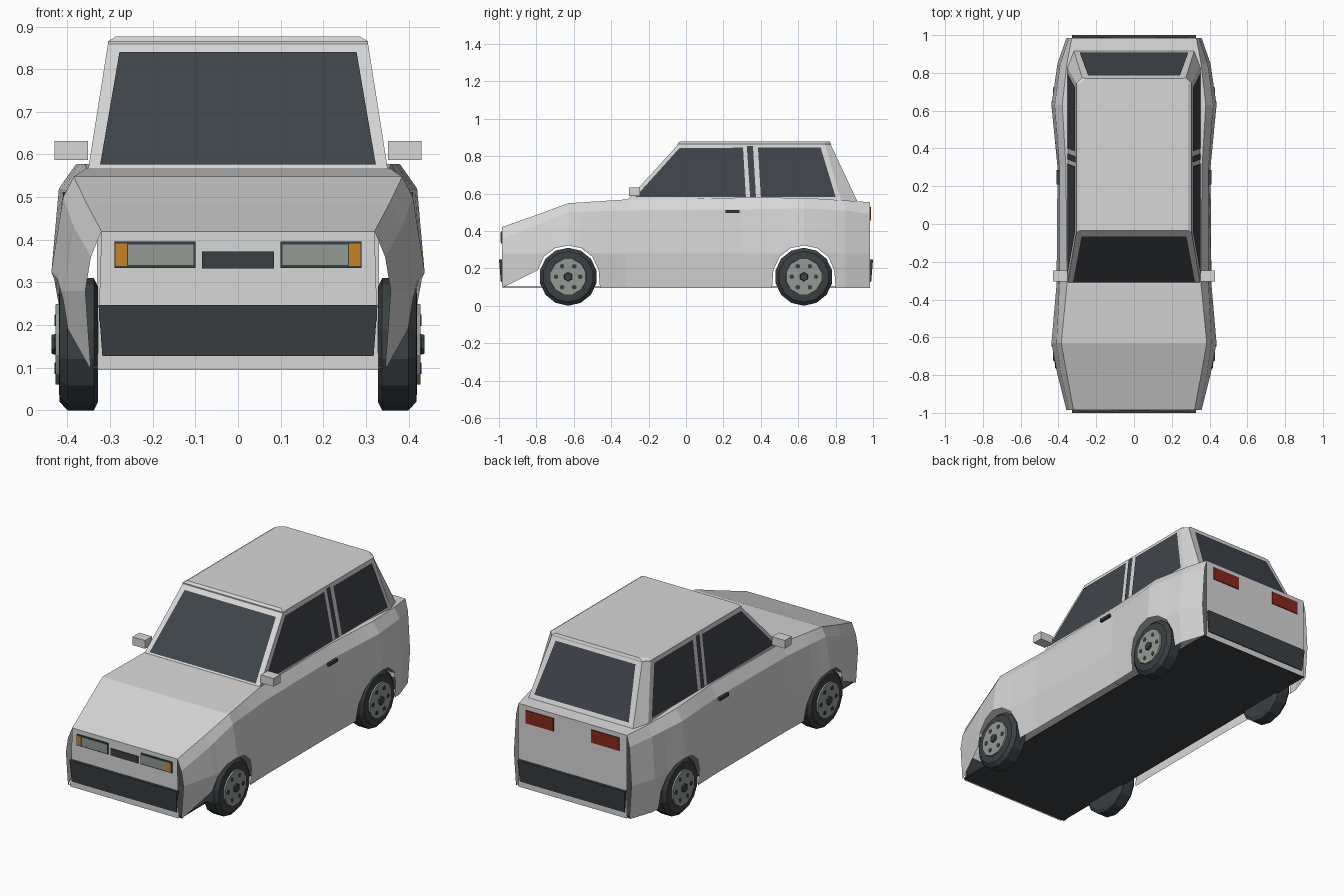
import bpy
import math

cube = bpy.data.objects.get("Cube")
if cube:
    bpy.data.objects.remove(cube, do_unlink=True)


def material(name, r, g, b):
    m = bpy.data.materials.new(name)
    m.use_nodes = True
    m.diffuse_color = (r, g, b, 1)
    m.node_tree.nodes["Principled BSDF"].inputs["Base Color"].default_value = (r, g, b, 1)
    return m


PAINT = material("pale grey paint", .68, .68, .68)
GLASS = material("dark glass", .05, .058, .07)
TRIM = material("black trim", .042, .05, .056)
METAL = material("grey green metal", .29, .32, .29)
AMBER = material("amber", .6, .22, .015)
RED = material("tail red", .25, .02, .012)


def make(name, verts, faces, *mats):
    me = bpy.data.meshes.new(name)
    me.from_pydata(verts, [], faces)
    for m in mats:
        me.materials.append(m)
    ob = bpy.data.objects.new(name, me)
    bpy.context.collection.objects.link(ob)
    return ob


def loft(name, rings, mat, closed=True, caps=True):
    """Skin a list of rings that have equal point counts."""
    n = len(rings[0])
    faces = []
    for i in range(len(rings) - 1):
        for j in range(n if closed else n - 1):
            k = (j + 1) % n
            faces.append((i * n + j, i * n + k, (i + 1) * n + k, (i + 1) * n + j))
    if caps:
        faces.append(tuple(reversed(range(n))))
        faces.append(tuple(range((len(rings) - 1) * n, len(rings) * n)))
    ob = make(name, [p for r in rings for p in r], faces, mat)
    # consistent outward normals
    import bmesh
    bm = bmesh.new()
    bm.from_mesh(ob.data)
    bmesh.ops.recalc_face_normals(bm, faces=bm.faces)
    bm.to_mesh(ob.data)
    bm.free()
    return ob


def box(name, x, y, z, mat):
    rings = [[(x[0], y[0], h), (x[1], y[0], h), (x[1], y[1], h), (x[0], y[1], h)] for h in z]
    return loft(name, rings, mat)


# Body shell: y, bottom x, waist x, shoulder x and z, top edge x and z
KEYS = [
    (-.985, .345, .358, .345, .36, .32, .42),
    (-.80, .39, .405, .385, .43, .355, .485),
    (-.63, .40, .437, .41, .50, .385, .548),
    (-.32, .39, .41, .395, .51, .355, .568),
    (.30, .39, .405, .395, .515, .36, .578),
    (.63, .40, .437, .42, .52, .38, .577),
    (.85, .39, .405, .39, .51, .355, .563),
    (.985, .345, .358, .345, .49, .33, .553),
]
FLOOR_Z, WAIST_Z, AXLE_Y, AXLE_Z = .095, .28, .63, .155
ARCH = [(.17, FLOOR_Z), (.163, .19), (.13, .262), (.07, .308), (0, .322)]


def section(y, low):
    for a, b in zip(KEYS, KEYS[1:]):
        if a[0] <= y <= b[0]:
            t = (y - a[0]) / (b[0] - a[0])
            _, xb, xm, xs, zs, xt, zt = [p + (q - p) * t for p, q in zip(a, b)]
            break
    f = min(1, (low - FLOOR_Z) / (WAIST_Z - FLOOR_Z))
    half = [(xb + (xm - xb) * f, low), (xm, max(WAIST_Z, low + .008)), (xs, zs), (xt, zt)]
    return [(x, y, z) for x, z in half] + [(-x, y, z) for x, z in reversed(half)]


stations = {k[0]: FLOOR_Z for k in KEYS}
for axle in (-AXLE_Y, AXLE_Y):
    for d, z in ARCH:
        stations[axle - d] = z
        stations[axle + d] = z
# the flat key beside each arch edge is close to it, so keep only the arch edge
stations.pop(-.80)
loft("body_shell", [section(y, stations[y]) for y in sorted(stations)], PAINT, False, False)

# End panels and floor pan
for name, y, xt, zt in (("front_panel", -.985, .32, .42), ("rear_panel", .985, .33, .553)):
    pts = [(-.33, y, FLOOR_Z), (.33, y, FLOOR_Z), (xt, y, zt), (-xt, y, zt)]
    make(name, pts, [(0, 1, 2, 3) if y < 0 else (3, 2, 1, 0)], PAINT)
box("floor_pan", (-.34, .34), (-.98, .98), (.098, .104), TRIM)

# Cabin and roof
BASE_Z, TOP_Z = .56, .865


def outline(pts, z):
    return [(x, y, z) for x, y in pts] + [(-x, y, z) for x, y in reversed(pts)]


base = [(.352, -.318), (.352, .83), (.318, .915)]
top = [(.305, -.045), (.305, .745), (.275, .775)]
loft("cabin", [outline(base, BASE_Z), outline(top, TOP_Z - .006)], PAINT)
crown = [(x - .02, y * .98 + .01) for x, y in top]
loft("roof", [outline(top, TOP_Z - .006), outline(top, TOP_Z), outline(crown, .877)], PAINT)


def along(a, b, z):
    return a + (b - a) * (z - BASE_Z) / (TOP_Z - .006 - BASE_Z)


# Side glass and door pillar strips
SIDE = {
    "front_side_window": [(-.27, .582), (.32, .582), (.305, .845), (-.035, .843)],
    "pillar_strip": [(.343, .582), (.374, .582), (.358, .855), (.325, .855)],
    "rear_side_window": [(.40, .582), (.80, .582), (.72, .845), (.385, .845)],
}
for s, side in ((1, "left"), (-1, "right")):
    for name, pts in SIDE.items():
        verts = [(s * (along(.352, .305, z) + .004), y, z) for y, z in pts]
        make(f"{side}_{name}", verts, [(0, 1, 2, 3)[::s]], GLASS)

# Windscreen and rear window
for name, y0, y1, out, (xb, zb), (xt, zt) in (
        ("windscreen", -.318, -.045, -.005, (.323, .577), (.278, .84)),
        ("rear_window", .915, .775, .005, (.288, .583), (.243, .845))):
    yb, yt = along(y0, y1, zb) + out, along(y0, y1, zt) + out
    verts = [(-xb, yb, zb), (xb, yb, zb), (xt, yt, zt), (-xt, yt, zt)]
    make(name, verts, [(0, 1, 2, 3) if out < 0 else (3, 2, 1, 0)], GLASS)

# Bumpers, tapering towards the bottom
for s, name in ((-1, "front_bumper"), (1, "rear_bumper")):
    rings = []
    for z, x, y in ((.127, .318, .99), (.247, .327, 1.0)):
        rings.append([(-x, s * .98, z), (x, s * .98, z), (x, s * y, z), (-x, s * y, z)])
    loft(name, rings, TRIM)

# Front grille and lamps, rear lamps, mirrors, door handles
box("grille", (-.084, .084), (-.989, -.984), (.333, .372), TRIM)
for s, side in ((1, "left"), (-1, "right")):
    def part(name, x, y, z, mat):
        box(f"{side}_{name}", sorted((s * x[0], s * x[1])), y, z, mat)
    part("lamp_frame", (.10, .29), (-.989, -.984), (.334, .396), TRIM)
    part("headlamp", (.104, .258), (-.992, -.984), (.341, .389), METAL)
    part("indicator", (.26, .287), (-.992, -.984), (.339, .391), AMBER)
    part("tail_lamp", (.115, .285), (.984, .99), (.457, .528), RED)
    part("mirror", (.352, .43), (-.305, -.245), (.587, .632), PAINT)
    part("door_handle", (.39, .41), (.21, .285), (.496, .512), TRIM)


# Wheels
def disc(cy, cz, x, r, n, turn=0.0):
    return [(x, cy + r * math.cos(turn + i * math.tau / n),
             cz + r * math.sin(turn + i * math.tau / n)) for i in range(n)]


for s, side in ((1, "left"), (-1, "right")):
    for y, end in ((-AXLE_Y, "front"), (AXLE_Y, "rear")):
        def turned(name, profile, n, mat, cy=y, cz=AXLE_Z):
            rings = [disc(cy, cz, s * x, r, n, math.pi / n) for x, r in profile]
            loft(f"{side}_{end}_{name}", rings, mat)
        turned("tyre", [(.328, .135), (.338, .155), (.40, .155), (.418, .135), (.42, .105)], 14, TRIM)
        turned("wheel_disc", [(.41, .1), (.428, .097)], 12, METAL)
        turned("hub_cap", [(.42, .027), (.437, .022)], 6, TRIM)
        for i in range(6):
            a = i * math.tau / 6
            turned(f"wheel_hole_{i + 1}", [(.425, .013), (.43, .013)], 6, TRIM,
                   y + .065 * math.cos(a), AXLE_Z + .065 * math.sin(a))
